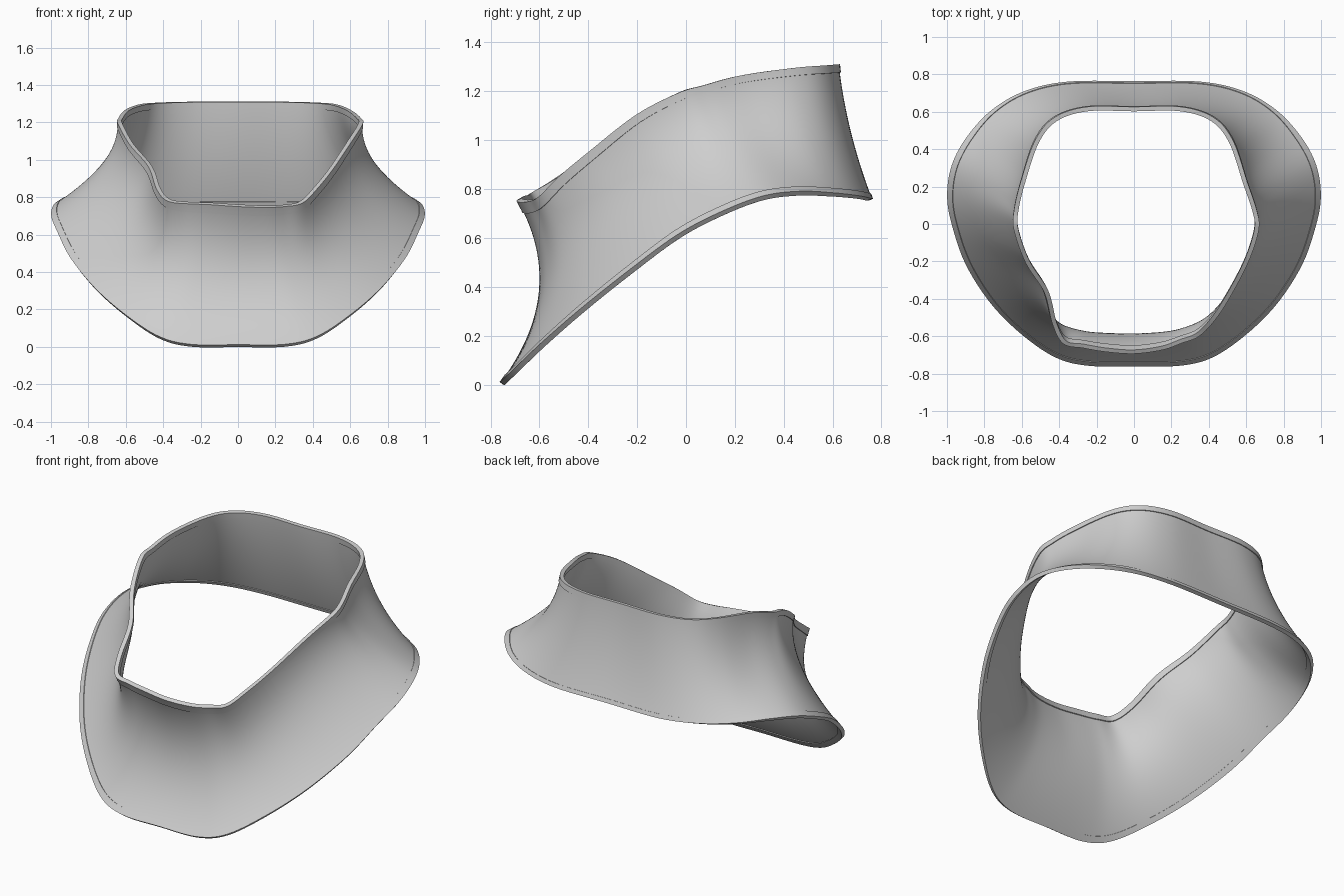
import bpy
import math
from mathutils import Vector

if "Cube" in bpy.data.objects:
    bpy.data.objects.remove(bpy.data.objects["Cube"])

# Rim points from front centre round the right side to back centre
BOTTOM = [(0, -.75, .01), (.25, -.745, .012), (.42, -.70, .055), (.595, -.58, .17),
          (.755, -.42, .31), (.885, -.22, .47), (.955, -.03, .61), (.988, .14, .70),
          (.965, .31, .765), (.885, .46, .785), (.755, .60, .78), (.58, .70, .77),
          (.35, .75, .76), (0, .752, .76)]
TOP = [(0, -.68, .75), (.15, -.66, .745), (.25, -.625, .75), (.34, -.59, .77),
       (.42, -.51, .85), (.50, -.39, .95), (.60, -.20, 1.10), (.655, -.03, 1.19),
       (.645, .07, 1.22), (.595, .22, 1.26), (.52, .44, 1.29), (.42, .56, 1.30),
       (.25, .615, 1.305), (0, .615, 1.305)]
# The left side of the upper rim is slightly uneven
TOP_LEFT = [(-.15, -.67, .76), (-.27, -.65, .765), (-.37, -.63, .78), (-.425, -.53, .84),
            (-.47, -.36, .96), (-.57, -.20, 1.08), (-.63, -.03, 1.19), (-.63, .07, 1.215)]
# How far the cloth pulls in at its waist
PINCH = [.12, .12, .11, .10, .09, .08, .08, .09, .09, .08, .05, .03, .02, .02]
STEPS = 7


def mirror(p):
    return (-p[0], p[1], p[2])


def smooth_loop(points):
    """Closed Catmull-Rom curve through the points."""
    pts = [Vector(p) for p in points]
    n, out = len(pts), []
    for i in range(n):
        a, b, c, d = (pts[(i + k) % n] for k in (-1, 0, 1, 2))
        for s in range(STEPS):
            t = s / STEPS
            out.append(.5 * (2 * b + (c - a) * t + (2 * a - 5 * b + 4 * c - d) * t * t
                             + (3 * b - a - 3 * c + d) * t ** 3))
    return out


left_top = TOP_LEFT + [mirror(p) for p in TOP[9:13]]
top = smooth_loop(TOP + left_top[::-1])
bottom = smooth_loop(BOTTOM + [mirror(p) for p in BOTTOM[12:0:-1]])
pinch = [v.x for v in smooth_loop([(d, 0, 0) for d in PINCH + PINCH[12:0:-1]])]

grey = bpy.data.materials.new("cloth grey")
grey.diffuse_color = (.62, .62, .62, 1)
grey.use_nodes = True
grey.node_tree.nodes["Principled BSDF"].inputs["Base Color"].default_value = grey.diffuse_color


def cloth_band(name, t0, t1, rows, thickness):
    """Loft the part of the cloth between fractions t0 (top) and t1 (bottom)."""
    n, verts, faces = len(top), [], []
    for r in range(rows + 1):
        t = t0 + (t1 - t0) * r / rows
        for a, b, d in zip(top, bottom, pinch):
            p = a.lerp(b, t)
            inward = Vector((-p.x, -p.y, 0)).normalized()
            verts.append(p + inward * d * 4 * t * (1 - t))
    for r in range(rows):
        for i in range(n):
            j = (i + 1) % n
            faces.append(((r + 1) * n + i, (r + 1) * n + j, r * n + j, r * n + i))
    mesh = bpy.data.meshes.new(name)
    mesh.from_pydata(verts, [], faces)
    mesh.materials.append(grey)
    ob = bpy.data.objects.new(name, mesh)
    bpy.context.collection.objects.link(ob)
    mod = ob.modifiers.new("thickness", "SOLIDIFY")
    mod.thickness = thickness
    mod.offset = 0
    bpy.ops.object.select_all(action='DESELECT')
    ob.select_set(True)
    bpy.context.view_layer.objects.active = ob
    bpy.ops.object.modifier_apply(modifier=mod.name)
    bpy.ops.object.shade_smooth_by_angle(angle=math.radians(40))


# Collar cloth with folded hems on both rims
cloth_band("collar_cloth", 0, 1, 24, .014)
cloth_band("top_hem", -.008, .055, 3, .024)
cloth_band("bottom_hem", .965, 1.006, 3, .022)
